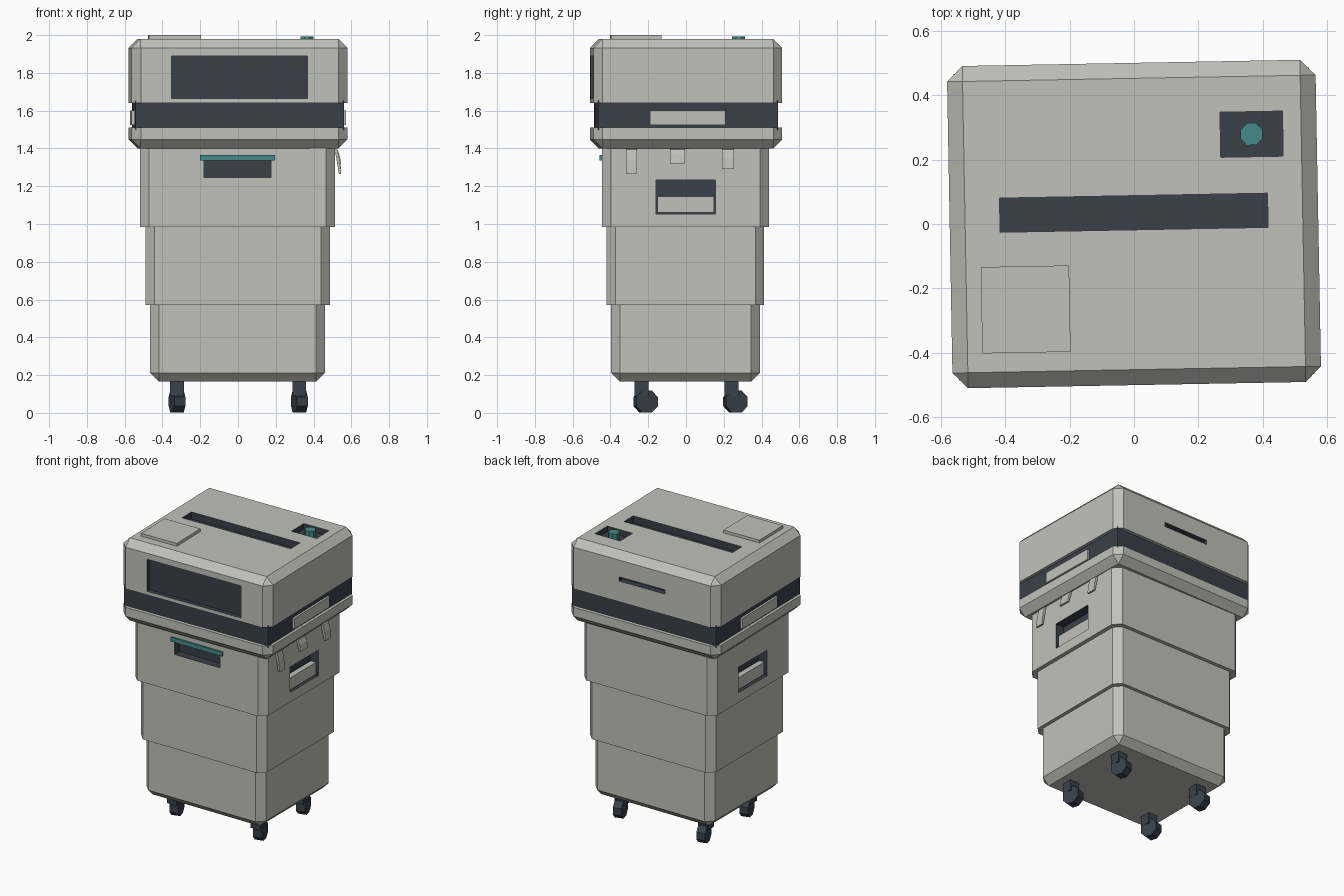
import bpy, bmesh, math
from mathutils import Matrix, Vector

if "Cube" in bpy.data.objects:
    bpy.data.objects.remove(bpy.data.objects["Cube"], do_unlink=True)

TWIST = math.radians(1.05)   # the head sits slightly turned on the body


def material(name, rgb):
    m = bpy.data.materials.new(name)
    m.use_nodes = True
    m.diffuse_color = (*rgb, 1)
    m.node_tree.nodes["Principled BSDF"].inputs["Base Color"].default_value = (*rgb, 1)
    return m


shell = material("warm grey shell", (0.53, 0.53, 0.50))
dark = material("dark slate", (0.042, 0.052, 0.066))
teal = material("teal accent", (0.058, 0.26, 0.25))


def finish(name, bm, mats, turn=0.0, index=0):
    bmesh.ops.recalc_face_normals(bm, faces=bm.faces[:])
    for f in bm.faces:
        f.material_index = index
    mesh = bpy.data.meshes.new(name)
    bm.to_mesh(mesh)
    bm.free()
    for m in mats:
        mesh.materials.append(m)
    ob = bpy.data.objects.new(name, mesh)
    ob.rotation_euler.z = turn
    bpy.context.scene.collection.objects.link(ob)
    return ob


def box(name, x, y, z, mats, bevel=0.0, caps="", turn=0.0, index=0):
    """Box from (min, max) ranges; chamfers upright edges and chosen caps."""
    bm = bmesh.new()
    size = Vector((x[1] - x[0], y[1] - y[0], z[1] - z[0]))
    mid = Vector((sum(x), sum(y), sum(z))) / 2
    bmesh.ops.create_cube(bm, size=1, matrix=Matrix.Translation(mid) @ Matrix.Diagonal((*size, 1)))
    if bevel:
        def chosen(e):
            a, b = (v.co.z > mid.z for v in e.verts)
            return a != b or ("top" in caps and a) or ("bottom" in caps and not a)
        bmesh.ops.bevel(bm, geom=[e for e in bm.edges if chosen(e)], offset=bevel,
                        segments=1, profile=0.5, affect='EDGES')
    return finish(name, bm, mats, turn, index)


def recess(target, *ranges):
    """Cut pockets whose inner faces are dark."""
    for x, y, z in ranges:
        cutter = box("cutter", x, y, z, [shell, dark], turn=target.rotation_euler.z, index=1)
        mod = target.modifiers.new("pocket", 'BOOLEAN')
        mod.operation, mod.solver, mod.object = 'DIFFERENCE', 'EXACT', cutter
        bpy.context.view_layer.update()
        graph = bpy.context.evaluated_depsgraph_get()
        mesh = bpy.data.meshes.new_from_object(target.evaluated_get(graph))
        target.modifiers.clear()
        target.data = mesh
        bpy.data.objects.remove(cutter, do_unlink=True)


def span(half, centre=0.0):
    return (centre - half, centre + half)


# Stepped body
box("lower_body", span(0.463, -0.002), span(0.394, -0.003), (0.165, 0.57), [shell], 0.047, "bottom")
box("middle_body", span(0.488, -0.002), span(0.417, -0.003), (0.57, 0.985), [shell], 0.047)
upper = box("upper_body", span(0.516, -0.002), span(0.443, -0.003), (0.985, 1.41), [shell, dark], 0.048)

# Front drawer slot with teal lip, and a grip pocket on each side
recess(upper,
       (span(0.177, -0.003), (-0.5, -0.39), (1.245, 1.345)),
       ((0.45, 0.6), span(0.158, -0.002), (1.053, 1.232)),
       ((-0.6, -0.45), span(0.158, -0.002), (1.053, 1.232)))
box("front_lip", span(0.199, -0.002), (-0.458, -0.42), (1.336, 1.365), [teal])
for side, word in ((1, "left"), (-1, "right")):
    xs = sorted((side * 0.46, side * 0.5))
    box(word + "_grip_flap", xs, span(0.15, -0.002), (1.06, 1.145), [shell])

# Head: rim, dark band, side latches and lid
box("head_rim", span(0.572), span(0.50), (1.40, 1.51), [shell], 0.048, "bottom", TWIST)
box("dark_band", span(0.552), span(0.476), (1.497, 1.653), [dark], turn=TWIST)
for side, word in ((1, "left"), (-1, "right")):
    xs = sorted((side * 0.54, side * 0.567))
    box(word + "_latch", xs, span(0.2), (1.525, 1.60), [shell], turn=TWIST)
lid = box("lid", span(0.572), span(0.50), (1.64, 1.98), [shell, dark], 0.048, "top", TWIST)
recess(lid,
       (span(0.36), (-0.6, -0.47), (1.665, 1.89)),                  # front window
       (span(0.416), span(0.053, 0.035), (1.93, 2.1)),              # top slot
       (span(0.097, 0.37), span(0.07, 0.272), (1.94, 2.1)),         # button well
       (span(0.175), (0.46, 0.6), (1.785, 1.815)))                  # rear slot
box("top_pad", span(0.137, -0.341), span(0.134, -0.259), (1.97, 2.0), [shell], turn=TWIST)

# Round button in its well
bm = bmesh.new()
bmesh.ops.create_cone(bm, cap_ends=True, segments=8, radius1=0.037, radius2=0.037, depth=0.06,
                      matrix=Matrix.Translation((0.37, 0.272, 1.962)) @ Matrix.Rotation(math.pi / 8, 4, 'Z'))
finish("button", bm, [teal], TWIST)


# Bent clips hanging under the rim on one side
def clip(name, y, width, drop):
    profile = [(0.51, 1.40), (0.526, 1.395), (0.538, 1.40 - drop * 0.45),
               (0.546, 1.40 - drop), (0.534, 1.40 - drop), (0.522, 1.40 - drop * 0.45)]
    bm = bmesh.new()
    face = bm.faces.new([bm.verts.new((x, y - width / 2, z)) for x, z in profile])
    out = bmesh.ops.extrude_face_region(bm, geom=[face])
    moved = [v for v in out["geom"] if isinstance(v, bmesh.types.BMVert)]
    bmesh.ops.translate(bm, verts=moved, vec=(0, width, 0))
    finish(name, bm, [shell])


clip("front_clip", -0.288, 0.058, 0.135)
clip("middle_clip", -0.045, 0.082, 0.08)
clip("rear_clip", 0.222, 0.064, 0.11)

# Swivelled casters
for x, xw in ((-0.323, "right"), (0.325, "left")):
    for y, yw in ((-0.236, "front"), (0.24, "rear")):
        box(f"{yw}_{xw}_caster_stem", span(0.036, x), span(0.037, y), (0.09, 0.17), [dark])
        bm = bmesh.new()
        place = (Matrix.Translation((x, y + 0.022, 0.06)) @ Matrix.Rotation(math.radians(15), 4, 'Z')
                 @ Matrix.Rotation(math.pi / 2, 4, 'Y') @ Matrix.Rotation(math.pi / 8, 4, 'Z'))
        bmesh.ops.create_cone(bm, cap_ends=True, segments=8, radius1=0.064, radius2=0.064,
                              depth=0.06, matrix=place)
        wheel = finish(f"{yw}_{xw}_caster_wheel", bm, [dark])
